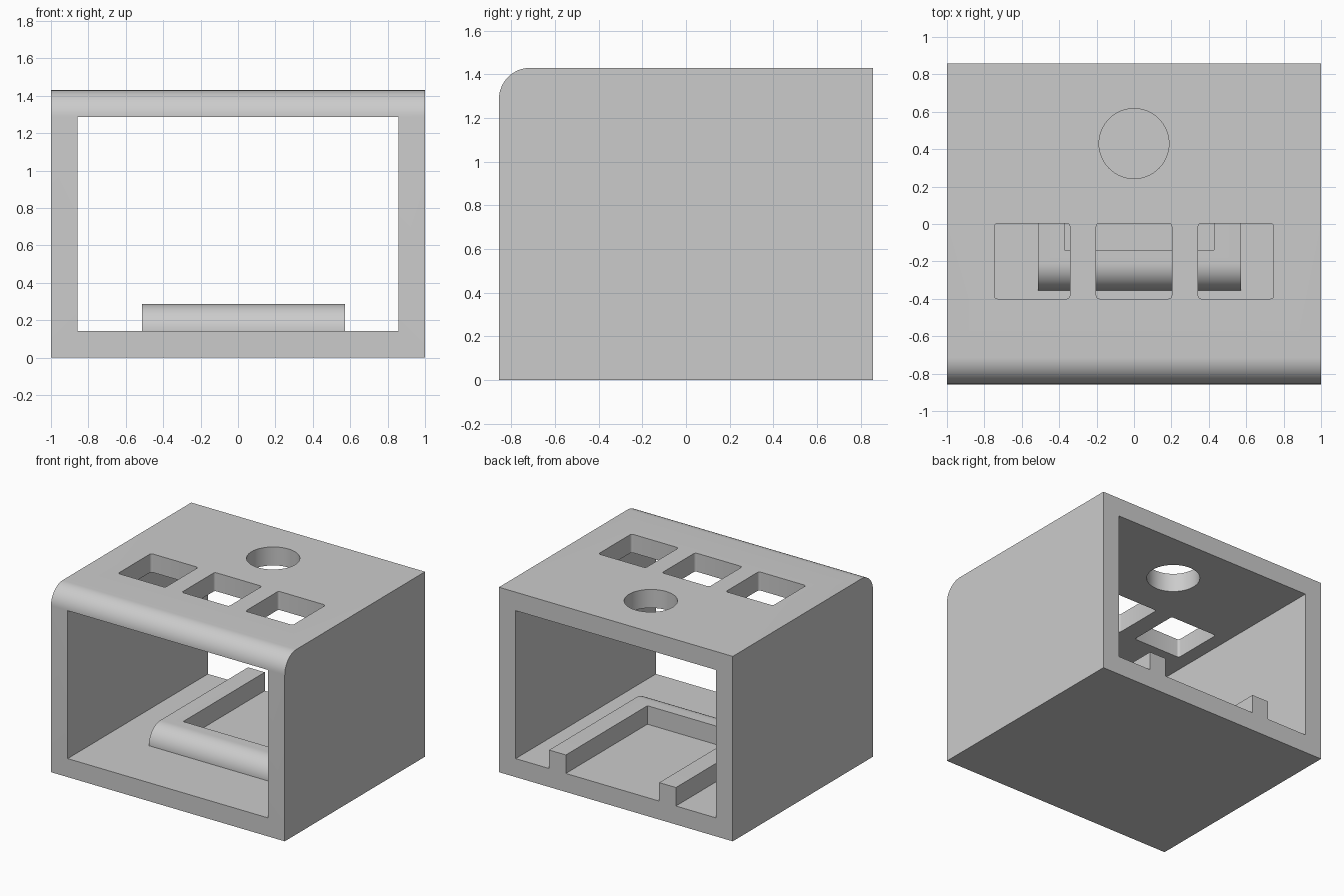
import bpy
import math

if "Cube" in bpy.data.objects:
    bpy.data.objects.remove(bpy.data.objects["Cube"], do_unlink=True)

WALL = 0.143
DEPTH = 0.857
HEIGHT = 1.43

grey = bpy.data.materials.new("light grey")
grey.use_nodes = True
grey.diffuse_color = (0.6, 0.6, 0.6, 1)
grey.node_tree.nodes["Principled BSDF"].inputs["Base Color"].default_value = (0.6, 0.6, 0.6, 1)


def box(name, x, y, z):
    """Box spanning the given (low, high) ranges."""
    spans = (x, y, z)
    bpy.ops.mesh.primitive_cube_add(size=1)
    ob = bpy.context.object
    ob.name = name
    for v in ob.data.vertices:
        v.co = [s[0] if c < 0 else s[1] for c, s in zip(v.co, spans)]
    ob.data.materials.append(grey)
    return ob


def apply(ob, mod):
    bpy.context.view_layer.objects.active = ob
    bpy.ops.object.modifier_apply(modifier=mod.name)


def round_edges(ob, radius, segments, rule):
    """Bevel the edges whose two end points satisfy the rule."""
    weights = ob.data.attributes.new("bevel_weight_edge", "FLOAT", "EDGE")
    for e in ob.data.edges:
        a, b = (ob.data.vertices[i].co for i in e.vertices)
        weights.data[e.index].value = float(rule(a, b))
    mod = ob.modifiers.new("round", "BEVEL")
    mod.limit_method = "WEIGHT"
    mod.width, mod.segments = radius, segments
    apply(ob, mod)


def cut(ob, cutter):
    mod = ob.modifiers.new("cut", "BOOLEAN")
    mod.operation, mod.solver, mod.object = "DIFFERENCE", "EXACT", cutter
    apply(ob, mod)
    bpy.data.objects.remove(cutter, do_unlink=True)


def smooth(ob):
    bpy.ops.object.select_all(action="DESELECT")
    ob.select_set(True)
    bpy.context.view_layer.objects.active = ob
    bpy.ops.object.shade_smooth_by_angle(angle=math.radians(30))


def front_top_edge(front, top):
    return lambda a, b: all(abs(p.y - front) < 0.001 and abs(p.z - top) < 0.001 for p in (a, b))


# Housing: open tube with a rounded front top edge
housing = box("housing", (-1, 1), (-DEPTH, DEPTH), (0, HEIGHT))
round_edges(housing, WALL, 16, front_top_edge(-DEPTH, HEIGHT))
cut(housing, box("opening", (WALL - 1, 1 - WALL), (-1, 1), (WALL, HEIGHT - WALL)))

# Three square button windows in the roof
for x in (-0.545, 0, 0.545):
    window = box("window_cutter", (x - 0.202, x + 0.202), (-0.4, 0.004), (1.2, 1.6))
    round_edges(window, 0.018, 4, lambda a, b: abs(a.z - b.z) > 0.1)
    cut(housing, window)

# Round hole in the roof
bpy.ops.mesh.primitive_cylinder_add(vertices=64, radius=0.187, depth=0.4, location=(0, 0.43, 1.4))
bpy.context.object.data.materials.append(grey)
cut(housing, bpy.context.object)
smooth(housing)

# U-shaped rail on the floor, open to the back
rail = box("floor_rail", (-0.514, 0.571), (-0.355, DEPTH), (WALL, 2 * WALL))
round_edges(rail, WALL - 0.001, 16, front_top_edge(-0.355, 2 * WALL))
cut(rail, box("rail_cutter", (-0.371, 0.428), (-0.14, 1), (0, 0.5)))
smooth(rail)
